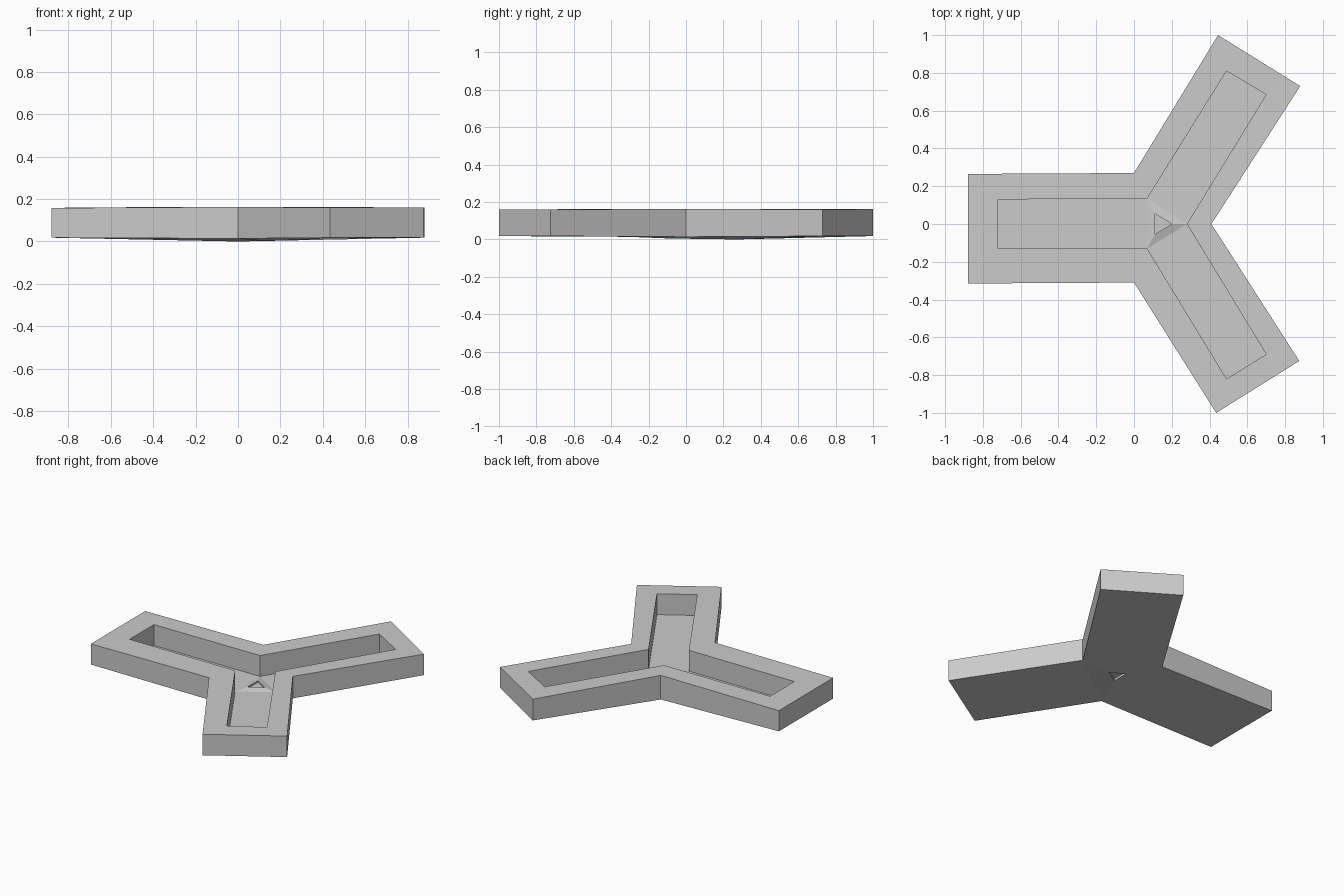
import bpy, bmesh

if "Cube" in bpy.data.objects:
    bpy.data.objects.remove(bpy.data.objects["Cube"])

# plan outlines, clockwise from the left arm end; junction corners are 1, 4, 7
OUTER = [(-.88, .265), (0, .27), (.445, 1), (.88, .73), (.41, 0),
         (.875, -.725), (.435, -1), (0, -.31), (-.88, -.315)]
INNER = [(-.72, .13), (.07, .135), (.49, .81), (.70, .685), (.28, 0),
         (.70, -.69), (.49, -.82), (.07, -.13), (-.72, -.13)]
HOLE = [(.11, .055), (.2, 0), (.11, -.055)]
JOINTS = (1, 4, 7)
ARMS = [(8, 0, 1, 7), (1, 2, 3, 4), (4, 5, 6, 7)]

bm = bmesh.new()


def ring(points, heights):
    if not isinstance(heights, list):
        heights = [heights] * len(points)
    return [bm.verts.new((x, y, z)) for (x, y), z in zip(points, heights)]


def bridge(a, b):
    n = len(a)
    for i in range(n):
        j = (i + 1) % n
        bm.faces.new((a[i], a[j], b[j], b[i]))


def plate(outline, rim, cap_z):
    # three arm sheets and a raised triangular socket in the middle
    for arm in ARMS:
        bm.faces.new([outline[i] for i in arm])
    cap = ring(HOLE, cap_z)
    bridge([outline[i] for i in JOINTS], rim)
    bridge(rim, cap)
    bm.faces.new(cap)


# tray walls; one underside corner sags slightly
bottom = ring(OUTER, [.018, 0, .018, .018, .014, .018, .018, .014, .018])
top_outer = ring(OUTER, [.158, .163, .162, .16, .163, .16, .16, .163, .158])
top_inner = ring(INNER, .161)
floor = ring(INNER, .02)
bridge(bottom, top_outer)
bridge(top_outer, top_inner)
bridge(top_inner, floor)

# inside floor and underside
plate(floor, ring(HOLE, .032), .021)
plate(bottom, ring(HOLE, .004), .018)

bmesh.ops.recalc_face_normals(bm, faces=bm.faces)
mesh = bpy.data.meshes.new("three_arm_tray")
bm.to_mesh(mesh)
bm.free()
bpy.context.collection.objects.link(bpy.data.objects.new("three_arm_tray", mesh))
